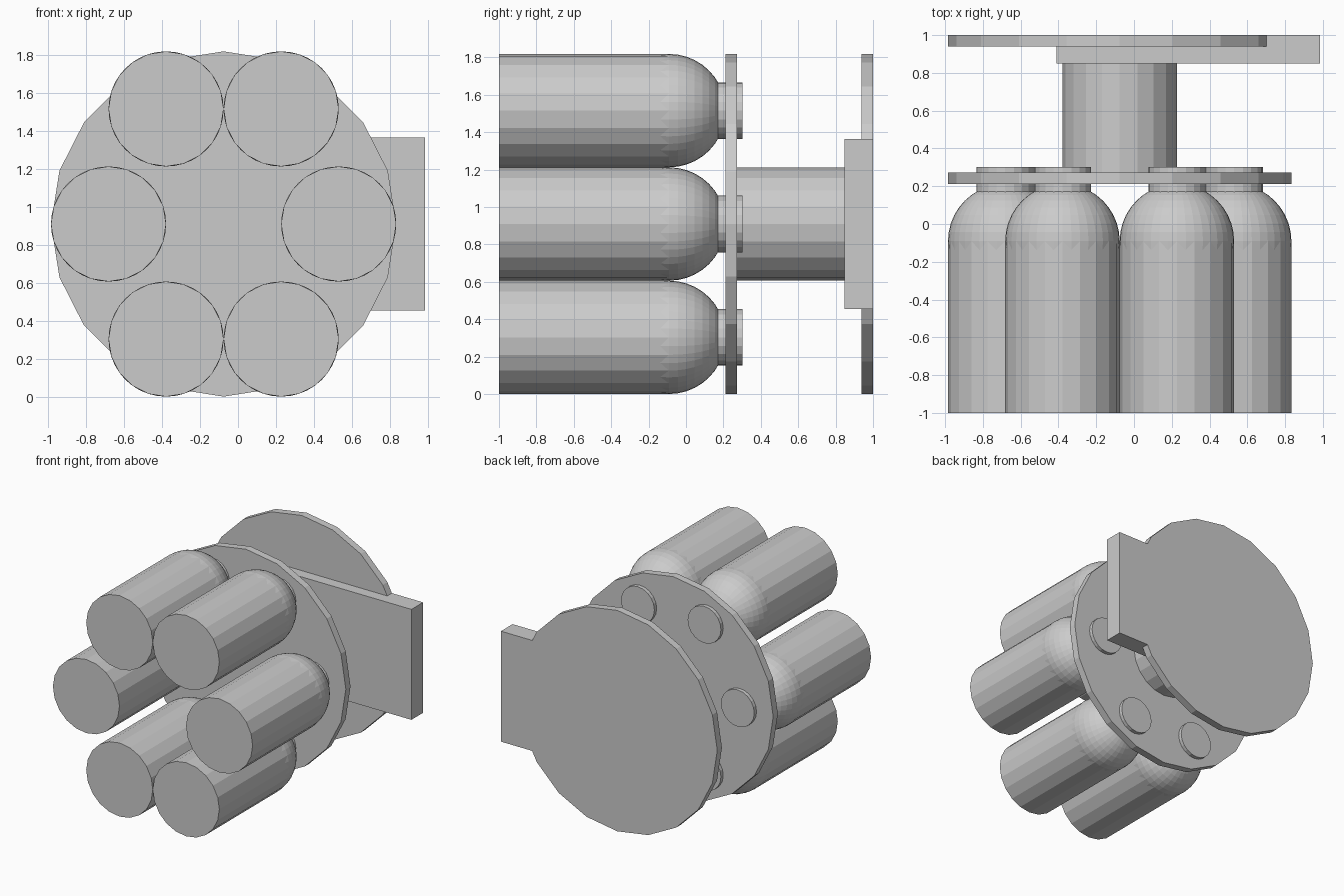
import bpy
import math

cube = bpy.data.objects.get("Cube")
if cube:
    bpy.data.objects.remove(cube, do_unlink=True)

# One plain grey for every part
grey = bpy.data.materials.new("plain grey")
grey.use_nodes = True
COLOUR = (0.6, 0.6, 0.6, 1)
grey.diffuse_color = COLOUR
grey.node_tree.nodes["Principled BSDF"].inputs["Base Color"].default_value = COLOUR

U = 2 / 66               # design unit
R = 30 * U               # plate radius
CX, CZ = -2.5 * U, R     # main axis


def finish(name):
    ob = bpy.context.object
    ob.name = name
    ob.data.materials.append(grey)
    return ob


def rod(name, x, z, y0, y1, radius):
    """Twenty-sided cylinder running along y."""
    bpy.ops.mesh.primitive_cylinder_add(
        vertices=20, radius=radius, depth=y1 - y0,
        location=(x, (y0 + y1) / 2, z), rotation=(math.pi / 2, 0, 0))
    return finish(name)


# Depth stations from front to back
dome_y = -1 + 30 * U
plate_y = dome_y + 10 * U
plate_back = plate_y + 2 * U
box_y = 1 - 5 * U

# Six round-ended tubes with necks through the front plate
PLACES = {
    "upper_left": (10, 20), "upper_right": (-10, 20),
    "middle_left": (20, 0), "middle_right": (-20, 0),
    "lower_left": (10, -20), "lower_right": (-10, -20),
}
for place, (dx, dz) in PLACES.items():
    x, z = CX + dx * U, CZ + dz * U
    rod(f"tube_{place}", x, z, -1, dome_y, 10 * U)
    bpy.ops.mesh.primitive_uv_sphere_add(
        segments=40, ring_count=20, radius=10 * U,
        location=(x, dome_y, z), rotation=(math.pi / 2, 0, 0))
    finish(f"tube_dome_{place}")
    rod(f"tube_neck_{place}", x, z, dome_y, plate_back + U, 5 * U)

# Plates and central shaft
rod("front_plate", CX, CZ, plate_y, plate_back, R)
rod("central_shaft", CX, CZ, plate_y + U, box_y + U, 10 * U)
back = rod("back_plate", CX, CZ, 1 - 2 * U, 1, R)

# Mounting block, fused into the back plate
x1 = 32.5 * U
x0 = x1 - 46 * U
bpy.ops.mesh.primitive_cube_add(size=1, location=((x0 + x1) / 2, (box_y + 1) / 2, CZ))
block = finish("mounting_block")
block.scale = (x1 - x0, 1 - box_y, R)
bpy.ops.object.transform_apply(location=False, rotation=False, scale=True)
union = back.modifiers.new("fuse block", 'BOOLEAN')
union.operation = 'UNION'
union.solver = 'EXACT'
union.object = block
bpy.context.view_layer.objects.active = back
bpy.ops.object.modifier_apply(modifier=union.name)
bpy.data.objects.remove(block, do_unlink=True)
back.name = "back_plate_with_block"
